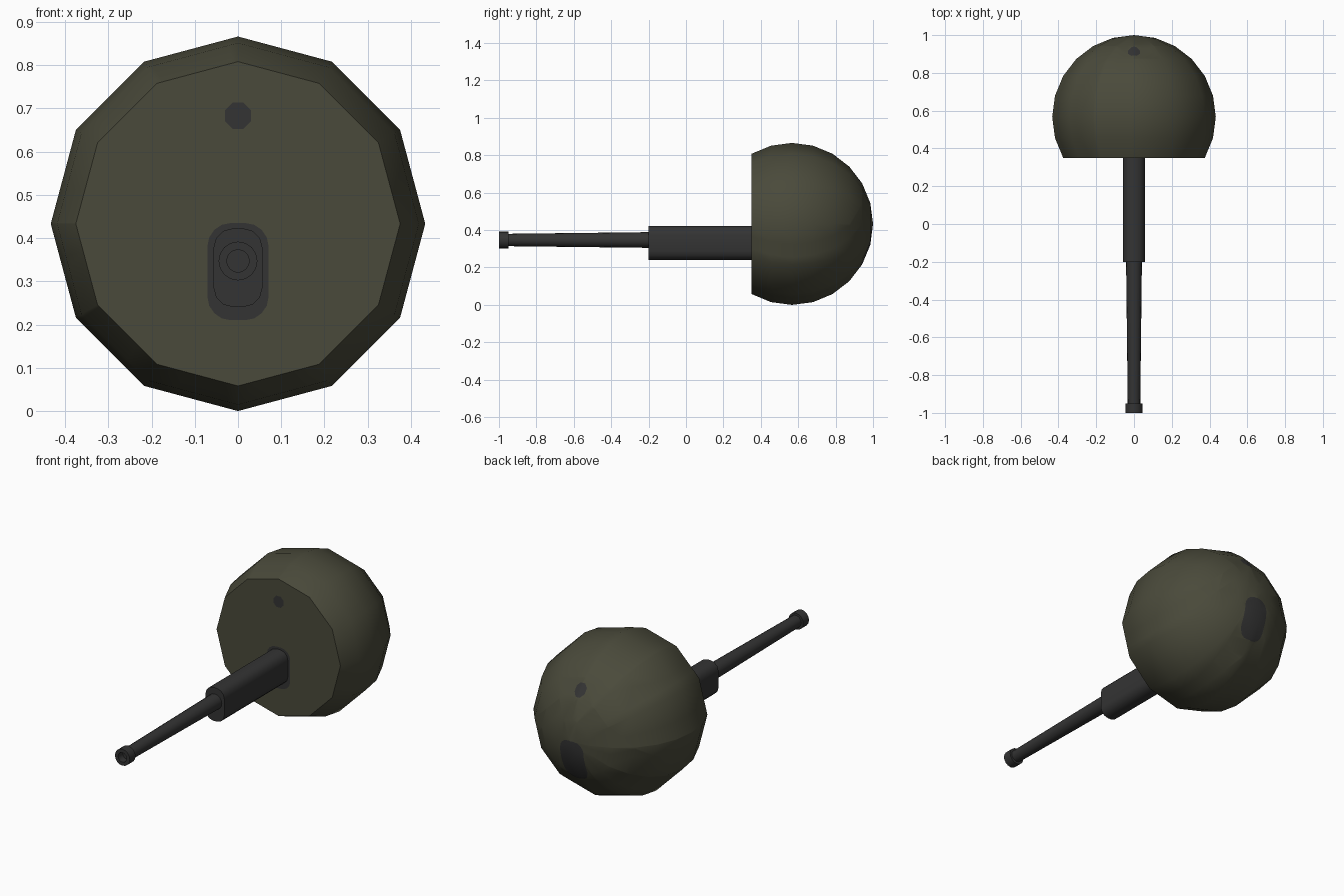
import bpy, bmesh, math
from mathutils import Vector, Matrix

if "Cube" in bpy.data.objects:
    bpy.data.objects.remove(bpy.data.objects["Cube"])


def material(name, rgb):
    m = bpy.data.materials.new(name)
    m.diffuse_color = (*rgb, 1)
    m.use_nodes = True
    m.node_tree.nodes["Principled BSDF"].inputs["Base Color"].default_value = m.diffuse_color
    return m


olive = material("olive paint", (0.068, 0.068, 0.043))
gunmetal = material("dark gunmetal", (0.034, 0.034, 0.034))


def finish(bm, name, mats, angle=40):
    bmesh.ops.recalc_face_normals(bm, faces=bm.faces)
    me = bpy.data.meshes.new(name)
    bm.to_mesh(me)
    bm.free()
    for m in mats:
        me.materials.append(m)
    ob = bpy.data.objects.new(name, me)
    bpy.context.collection.objects.link(ob)
    bpy.ops.object.select_all(action='DESELECT')
    ob.select_set(True)
    bpy.context.view_layer.objects.active = ob
    bpy.ops.object.shade_smooth_by_angle(angle=math.radians(angle))
    return ob


def lathe(profile, sides, z):
    """Revolve (y, radius) points around a y-parallel axis at height z."""
    bm = bmesh.new()
    rings = []
    for y, r in profile:
        n = sides if r > 0 else 1
        rings.append([bm.verts.new((r * math.sin(math.tau * i / sides), y,
                                    z + r * math.cos(math.tau * i / sides)))
                      for i in range(n)])
    for a, b in zip(rings, rings[1:]):
        for i in range(sides):
            j = (i + 1) % sides
            vs = [a[i % len(a)], a[j % len(a)], b[j % len(b)], b[i % len(b)]]
            bm.faces.new(list(dict.fromkeys(vs)))
    return bm


def rounded_slot(half_w, z0, z1, radius, steps=4):
    """Anticlockwise (x, z) outline of an upright slot with round corners."""
    w = half_w - radius
    centres = [(w, z1 - radius), (-w, z1 - radius), (-w, z0 + radius), (w, z0 + radius)]
    return [(cx + radius * math.cos((q + k / steps) * math.pi / 2),
             cz + radius * math.sin((q + k / steps) * math.pi / 2))
            for q, (cx, cz) in enumerate(centres) for k in range(steps + 1)]


def inside(p, outline):
    return all((bx - ax) * (p.z - az) - (bz - az) * (p.x - ax) > -1e-6
               for (ax, az), (bx, bz) in zip(outline, outline[1:] + outline[:1]))


def paint_through(bm, outline):
    """Cut an outline along y through the front and back, colour the inside."""
    faces = set(bm.faces)
    for (ax, az), (bx, bz) in zip(outline, outline[1:] + outline[:1]):
        normal = Vector((-(bz - az), 0, bx - ax)).normalized()
        origin = Vector((ax, 0, az))
        geom = list(faces | {e for f in faces for e in f.edges} | {v for f in faces for v in f.verts})
        res = bmesh.ops.bisect_plane(bm, geom=geom, plane_co=origin, plane_no=normal, dist=1e-6)
        faces = {f for f in res["geom"] if isinstance(f, bmesh.types.BMFace)
                 and (f.calc_center_median() - origin).dot(normal) > 0}
    for f in bm.faces:
        if inside(f.calc_center_median(), outline):
            f.material_index = 1


# Ball mount: 12-sided sphere along y with the front sliced flat
R, CY = 0.433, 0.567
FRONT = CY - R / 2
profile = [(FRONT, 0)] + [(CY + R * math.sin(math.radians(a)), R * math.cos(math.radians(a)))
                          for a in range(-30, 90, 15)] + [(CY + R, 0)]
bm = lathe(profile, 12, R)
bmesh.ops.dissolve_faces(bm, faces=[f for f in bm.faces if f.calc_center_median().y < FRONT + 1e-4])
# Painted gun slot and sight port, front and back
paint_through(bm, rounded_slot(0.071, 0.21, 0.435, 0.055))
paint_through(bm, [(0.033 * math.cos(math.tau * (i + .5) / 8),
                    0.683 + 0.033 * math.sin(math.tau * (i + .5) / 8)) for i in range(8)])
finish(bm, "ball_mount", [olive, gunmetal])

# Barrel sleeve: extruded slot shape
bm = bmesh.new()
outline = rounded_slot(0.057, 0.24, 0.423, 0.047, 3)
face = bm.faces.new([bm.verts.new((x, -0.2, z)) for x, z in outline])
ext = bmesh.ops.extrude_face_region(bm, geom=[face], use_keep_orig=True)
bmesh.ops.translate(bm, vec=(0, 0.2 + FRONT + 0.01, 0),
                    verts=[v for v in ext["geom"] if isinstance(v, bmesh.types.BMVert)])
finish(bm, "barrel_sleeve", [gunmetal])

# Tapered barrel
AXIS = 0.347
finish(lathe([(-0.96, 0), (-0.96, 0.033), (-0.19, 0.042), (-0.19, 0)], 16, AXIS),
       "barrel", [gunmetal])

# Muzzle collar with a recessed bore
finish(lathe([(-0.96, 0), (-0.96, 0.026), (-1, 0.026), (-1, 0.045), (-0.95, 0.045), (-0.95, 0)],
             16, AXIS), "muzzle", [gunmetal])
